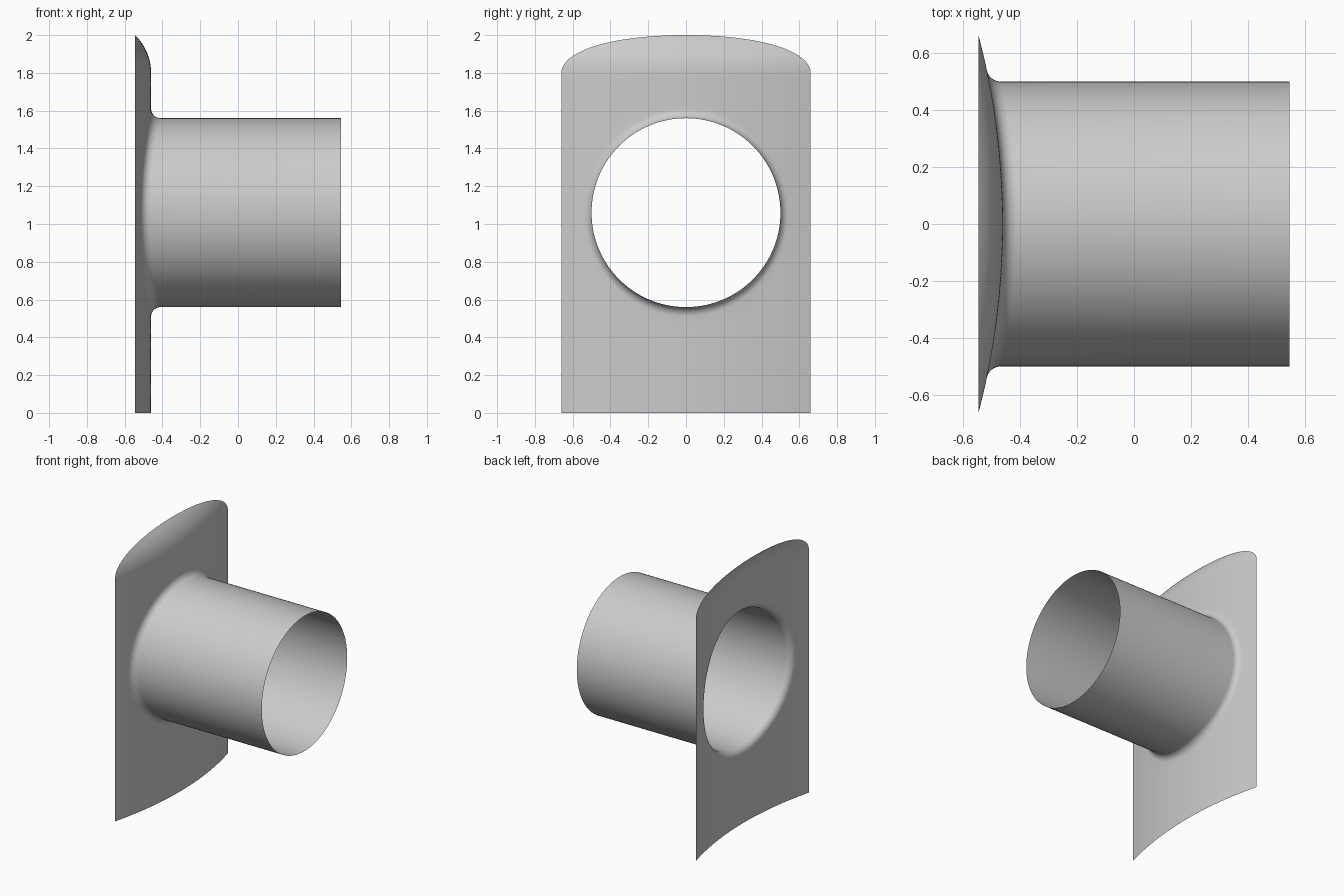
import bpy
import bmesh
from math import sqrt, sin, cos, acos, atan2, pi
from mathutils import Vector

if "Cube" in bpy.data.objects:
    bpy.data.objects.remove(bpy.data.objects["Cube"], do_unlink=True)

# Main sizes
HALF_W, BOW, BACK = 0.66, 0.085, -0.545   # plate half width, bulge, rear edge x
SHOULDER, TOP = 1.80, 2.0                 # where the crown starts and ends
PIPE_R, PIPE_Z, PIPE_END = 0.5, 1.06, 0.545
FILLET = 0.05

R = (HALF_W ** 2 + BOW ** 2) / (2 * BOW)  # plate curvature
AXIS = BACK + BOW - R                     # x of the plate's vertical axis
RISE = TOP - SHOULDER
KNUCKLE = (RISE ** 2 + BOW ** 2) / (2 * BOW)

grey = bpy.data.materials.new("plain grey")
grey.use_nodes = True
colour = (0.6, 0.6, 0.6, 1)
grey.diffuse_color = colour
grey.node_tree.nodes["Principled BSDF"].inputs["Base Color"].default_value = colour

bm = bmesh.new()


def on_plate(y, z, radius=R):
    return Vector((AXIS + sqrt(radius ** 2 - y ** 2), y, z))


def bridge(outer, inner, closed):
    n = len(outer)
    for i in range(n if closed else n - 1):
        j = (i + 1) % n
        bm.faces.new((outer[i], outer[j], inner[j], inner[i]))


def add_ring(points):
    return [bm.verts.new(p) for p in points]


# Plate outline, counter-clockwise seen from the pipe end
N_TOP, N_SIDE, N_BASE = 72, 64, 44
outline = [(HALF_W * cos(pi * i / N_TOP), SHOULDER) for i in range(N_TOP)]
outline += [(-HALF_W, SHOULDER * (1 - i / N_SIDE)) for i in range(N_SIDE)]
outline += [(HALF_W * (2 * i / N_BASE - 1), 0) for i in range(N_BASE)]
outline += [(HALF_W, SHOULDER * i / N_SIDE) for i in range(N_SIDE)]


# Rounded joint: a ball rolled between plate and pipe
def joint(y, z, steps=8):
    a = atan2(z - PIPE_Z, y)
    radial = Vector((0, cos(a), sin(a)))
    c = on_plate((PIPE_R + FILLET) * cos(a), PIPE_Z + (PIPE_R + FILLET) * sin(a), R + FILLET)
    to_plate = -Vector((c.x - AXIS, c.y, 0)).normalized()
    arc = [c + FILLET * to_plate.slerp(-radial, k / steps) for k in range(steps + 1)]
    return arc + [Vector((PIPE_END, 0, PIPE_Z)) + PIPE_R * radial]


paths = []
for y, z in outline:
    tail = joint(y, z)
    hole = tail[0]
    sheet = []
    for k in range(8):
        t = k / 8
        sheet.append(on_plate(y + (hole.y - y) * t, z + (hole.z - z) * t))
    paths.append(sheet + tail)

# Plate, joint and pipe as one continuous skin
rings = [add_ring(points) for points in zip(*paths)]
for outer, inner in zip(rings, rings[1:]):
    bridge(outer, inner, True)

# Crown: the top rolls back to the rear edge of the plate
lower = rings[0][:N_TOP + 1]
STEPS = 12
for k in range(1, STEPS + 1):
    row = []
    for y, z in outline[:N_TOP + 1]:
        end = sqrt((BACK - AXIS) ** 2 + y ** 2)
        phi = acos(max(-1, min(1, (end - R + KNUCKLE) / KNUCKLE))) * k / STEPS
        row.append(on_plate(y, SHOULDER + KNUCKLE * sin(phi), R - KNUCKLE + KNUCKLE * cos(phi)))
    upper = add_ring(row)
    bridge(upper, lower, False)
    lower = upper

bmesh.ops.remove_doubles(bm, verts=bm.verts, dist=0.00005)
for face in bm.faces:
    face.smooth = True

mesh = bpy.data.meshes.new("curved_plate_with_pipe")
bm.to_mesh(mesh)
bm.free()
mesh.materials.append(grey)
plate = bpy.data.objects.new("curved_plate_with_pipe", mesh)
bpy.context.collection.objects.link(plate)
